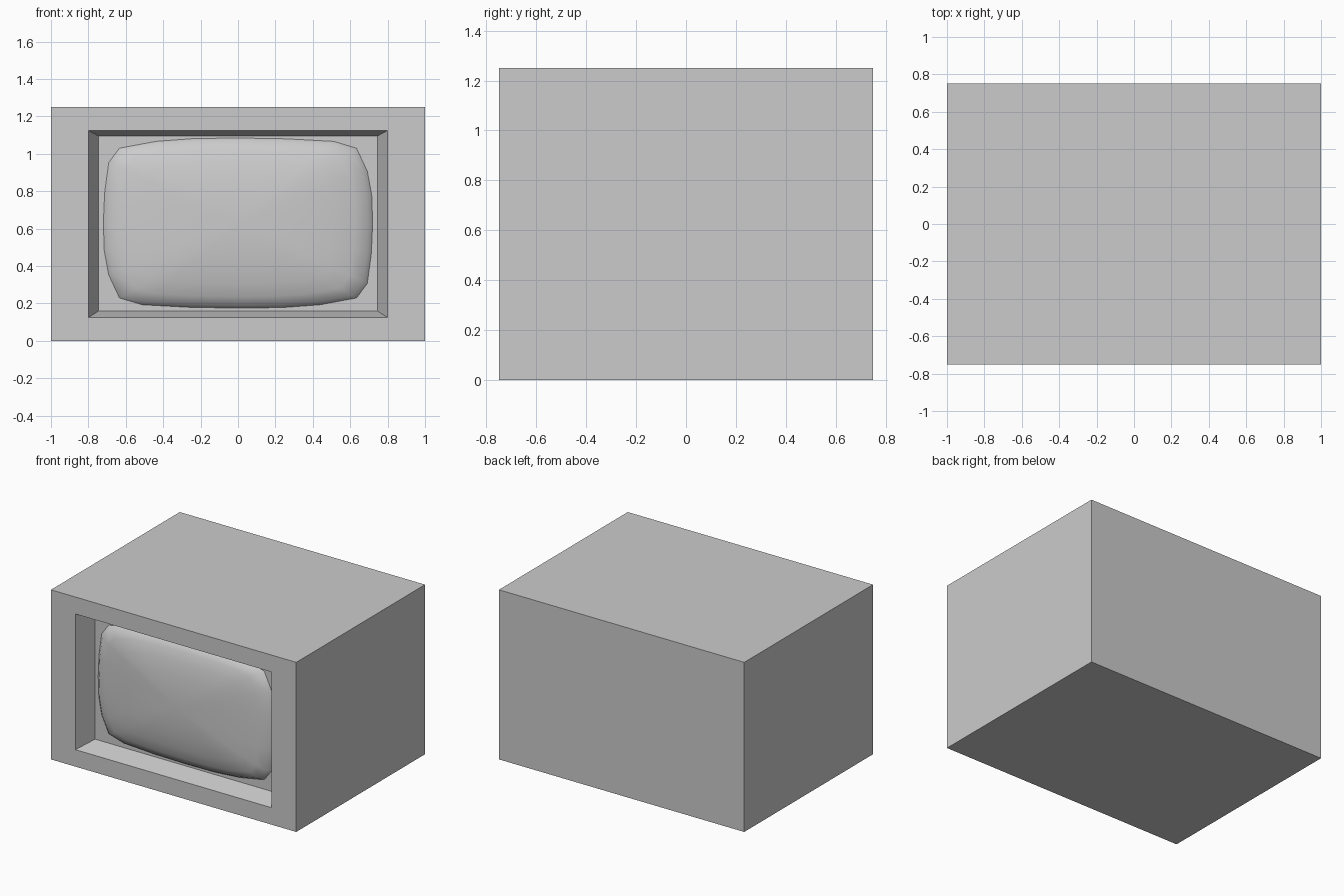
import bpy, bmesh, math

if "Cube" in bpy.data.objects:
    bpy.data.objects.remove(bpy.data.objects["Cube"])


def make_object(name, bm, smooth=False):
    bmesh.ops.recalc_face_normals(bm, faces=bm.faces)
    mesh = bpy.data.meshes.new(name)
    bm.to_mesh(mesh)
    bm.free()
    obj = bpy.data.objects.new(name, mesh)
    bpy.context.collection.objects.link(obj)
    if smooth:
        for p in mesh.polygons:
            p.use_smooth = True
    return obj


# Cabinet: box with a tapered recess in the front
bm = bmesh.new()


def rect(hx, z0, z1, y):
    return [bm.verts.new(c) for c in
            ((-hx, y, z0), (hx, y, z0), (hx, y, z1), (-hx, y, z1))]


def bridge(a, b):
    n = len(a)
    for i in range(n):
        j = (i + 1) % n
        bm.faces.new((a[i], a[j], b[j], b[i]))


loops = [rect(1, 0, 1.25, 0.75), rect(1, 0, 1.25, -0.75),
         rect(0.8, 0.125, 1.125, -0.75), rect(0.745, 0.16, 1.095, -0.6)]
for a, b in zip(loops, loops[1:]):
    bridge(a, b)
bm.faces.new(loops[0])
bm.faces.new(loops[-1])
make_object("cabinet", bm)

# Screen: bulging rounded rectangle, built as rings of a shallow dome
bm = bmesh.new()
quarter = [(1, 0), (0.993, 0.33), (0.96, 0.61), (0.88, 0.88),
           (0.71, 0.96), (0.36, 0.99)]
outline = []
for k in range(4):
    for u, v in quarter:
        # quarter turn of the unit outline
        for _ in range(k):
            u, v = -v, u
        outline.append((u, v))
HX, HZ, CZ, BACK, BULGE = 0.72, 0.455, 0.63, -0.6, 0.1
rings = []
for a in (0, 15, 30, 45, 60, 75):
    r, h = math.cos(math.radians(a)), math.sin(math.radians(a))
    rings.append([bm.verts.new((u * r * HX, BACK - h * BULGE, CZ + v * r * HZ))
                  for u, v in outline])
for a, b in zip(rings, rings[1:]):
    bridge(a, b)
tip = bm.verts.new((0, BACK - BULGE, CZ))
last = rings[-1]
for i in range(len(last)):
    bm.faces.new((last[i], last[(i + 1) % len(last)], tip))
make_object("screen", bm, smooth=True)
